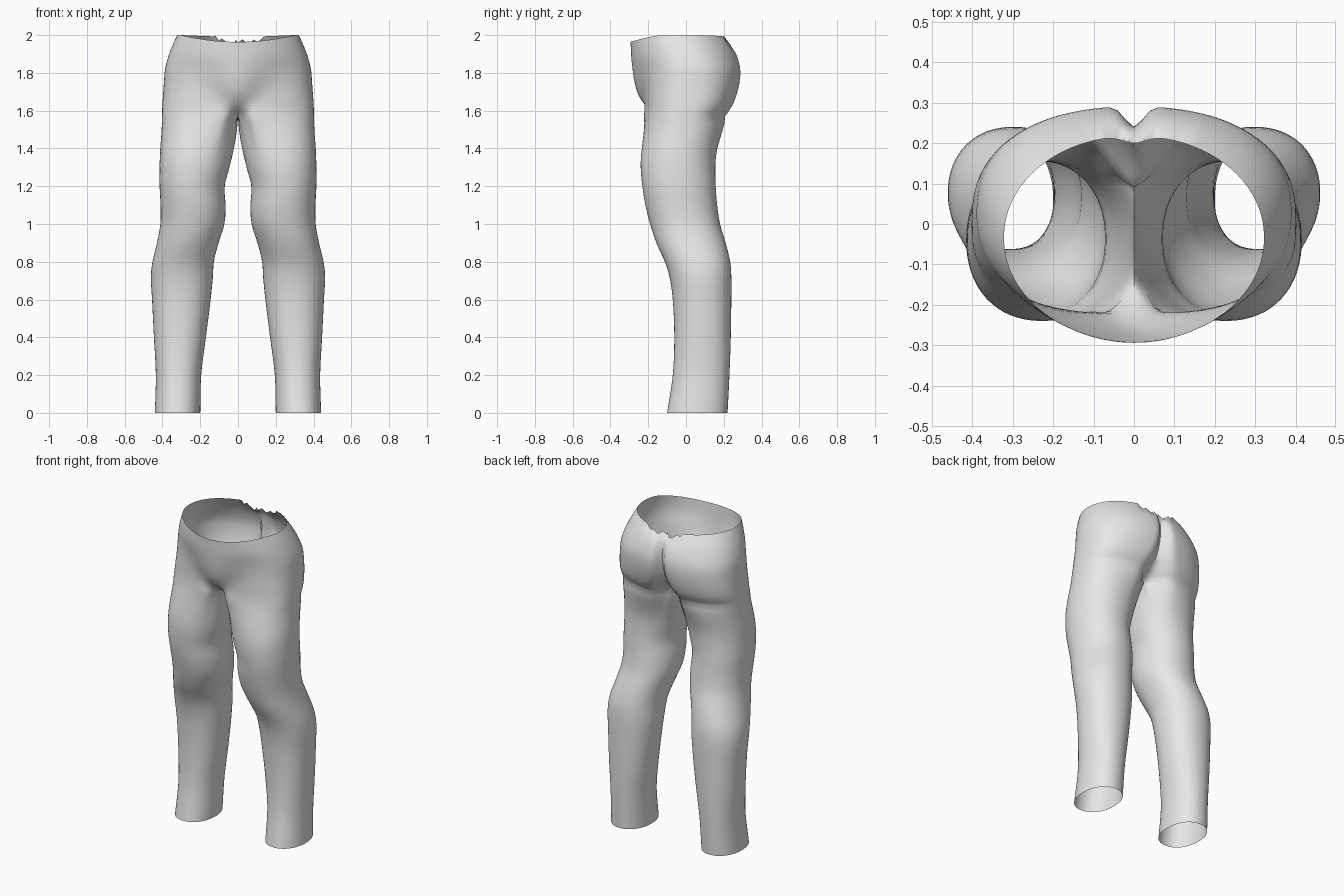
import bpy, bmesh, math, random

if "Cube" in bpy.data.objects:
    bpy.data.objects.remove(bpy.data.objects["Cube"])

random.seed(4)
OUTER, INNER = 49, 15          # points on the outer arc and on the inner thigh arc
CROTCH = 1.57

# leg: z, inner x, outer x, front y, back y
LEG = [
    (0.00, .200, .440, -.100, .220), (0.20, .195, .435, -.070, .230),
    (0.40, .170, .445, -.062, .237), (0.60, .145, .455, -.070, .240),
    (0.72, .133, .461, -.087, .240), (0.80, .128, .453, -.112, .234),
    (0.90, .103, .429, -.157, .210), (1.00, .072, .411, -.190, .180),
    (1.10, .066, .410, -.215, .165), (1.20, .071, .415, -.231, .157),
    (1.30, .045, .415, -.240, .155), (1.40, .025, .413, -.237, .160),
    (1.50, .012, .407, -.230, .182), (1.57, .006, .402, -.225, .215),
]
# hips: z, half width, thigh front y, seat back y, belly y, belly width, cleft y, cleft width
HIPS = [
    (1.57, .402, -.225, .215, -.130, .04, .090, .070),
    (1.62, .401, -.222, .247, -.205, .05, .150, .060),
    (1.68, .397, -.225, .270, -.250, .08, .200, .045),
    (1.75, .392, -.232, .286, -.272, .12, .228, .035),
    (1.82, .386, -.242, .290, -.283, .16, .240, .030),
    (1.89, .368, -.260, .273, -.290, .20, .238, .030),
    (1.95, .345, -.275, .247, -.292, .20, .225, .030),
    (2.00, .322, -.285, .218, -.294, .20, .200, .040),
]


def sample(table, z):
    """Smooth interpolation of a table row at height z."""
    i = 0
    while i < len(table) - 2 and z > table[i + 1][0]:
        i += 1
    a, b = table[i], table[i + 1]
    p, n = table[max(i - 1, 0)], table[min(i + 2, len(table) - 1)]
    h = b[0] - a[0]
    t = (z - a[0]) / h
    out = []
    for k in range(1, len(a)):
        ma = (b[k] - p[k]) / (b[0] - p[0]) * h
        mb = (n[k] - a[k]) / (n[0] - a[0]) * h
        out.append((2*t**3 - 3*t*t + 1)*a[k] + (t**3 - 2*t*t + t)*ma
                   + (3*t*t - 2*t**3)*b[k] + (t**3 - t*t)*mb)
    return out


def spow(v, e):
    return math.copysign(abs(v) ** e, v)


def hip_arc(z):
    """Half section from front centre round the outside to back centre."""
    xo, yf, yb, belly, bw, cleft, cw = sample(HIPS, z)
    e = .78 + .2 * max(0, (z - 1.65) / .35)
    pts = []
    for i in range(OUTER):
        u = 2 * i / (OUTER - 1) - 1
        th = math.pi / 2 * (.5 * u + .5 * math.sin(u * math.pi / 2))
        x = 0 if i in (0, OUTER - 1) else xo * abs(math.cos(th)) ** e
        y = (yf + yb) / 2 + (yb - yf) / 2 * spow(math.sin(th), e)
        if u < 0:
            y += (belly - yf) * math.exp(-(x / bw) ** 2)
        else:
            y += (cleft - yb) * math.exp(-(x / cw) ** 2)
        pts.append((x, y))
    return pts


def leg_ring(z):
    """Closed leg section that blends into the hip section at the crotch."""
    xi, xo, yf, yb = sample(LEG, z)
    hip = hip_arc(CROTCH)
    y0, y1 = hip[0][1], hip[-1][1]
    hip += [(0, y1 + (y0 - y1) * (j + 1) / (INNER + 1)) for j in range(INNER)]
    w = max(0, (z - 1.3) / (CROTCH - 1.3)) ** 2
    pts = []
    for i, (hx, hy) in enumerate(hip):
        if i < OUTER:
            a = math.radians(-135 + 270 * i / (OUTER - 1))
        else:
            a = math.radians(135 + 90 * (i - OUTER + 1) / (INNER + 1))
        x = (xi + xo) / 2 + (xo - xi) / 2 * spow(math.cos(a), .93)
        y = (yf + yb) / 2 + (yb - yf) / 2 * spow(math.sin(a), .93)
        pts.append((x + (hx - x) * w, y + (hy - y) * w))
    return pts


def rim_drop(x, y):
    """Ragged waist edge: low at front centre, torn at back centre."""
    if y < 0:
        return -.036 * max(0, 1 - (x / .3) ** 2)
    tear = random.uniform(-.03, .012) if .01 < x < .13 else 0
    return -.012 + tear - .025 * math.exp(-(x / .05) ** 2) + .012 * min(1, x / .3)


bm = bmesh.new()
leg_z = [CROTCH * i / 44 for i in range(45)]
hip_z = [CROTCH + (2 - CROTCH) * i / 20 for i in range(1, 21)]

for side in (1, -1):
    rings = []
    for z in leg_z:
        rings.append([bm.verts.new((side * x, y, z)) for x, y in leg_ring(z)])
    drops = [rim_drop(x, y) for x, y in hip_arc(2.0)]
    for z in hip_z:
        f = max(0, (z - 1.88) / .12) ** 1.5
        rings.append([bm.verts.new((side * x, y, z + d * f))
                      for (x, y), d in zip(hip_arc(z), drops)])
    for lo, hi in zip(rings, rings[1:]):
        closed = len(hi) > OUTER
        n = len(hi) if closed else OUTER - 1
        for i in range(n):
            j = (i + 1) % len(lo)
            quad = [lo[i], lo[j], hi[j], hi[i]]
            bm.faces.new(quad if side > 0 else quad[::-1])

# join both halves along the centre seam
bmesh.ops.remove_doubles(bm, verts=bm.verts[:], dist=.0002)

mesh = bpy.data.meshes.new("trousers")
bm.to_mesh(mesh)
bm.free()
trousers = bpy.data.objects.new("trousers", mesh)
bpy.context.collection.objects.link(trousers)

cloth = bpy.data.materials.new("light grey cloth")
cloth.diffuse_color = (.8, .8, .8, 1)
cloth.use_nodes = True
cloth.node_tree.nodes["Principled BSDF"].inputs["Base Color"].default_value = cloth.diffuse_color
mesh.materials.append(cloth)

bpy.context.view_layer.objects.active = trousers
trousers.select_set(True)
bpy.ops.object.shade_smooth_by_angle(angle=math.radians(60))
